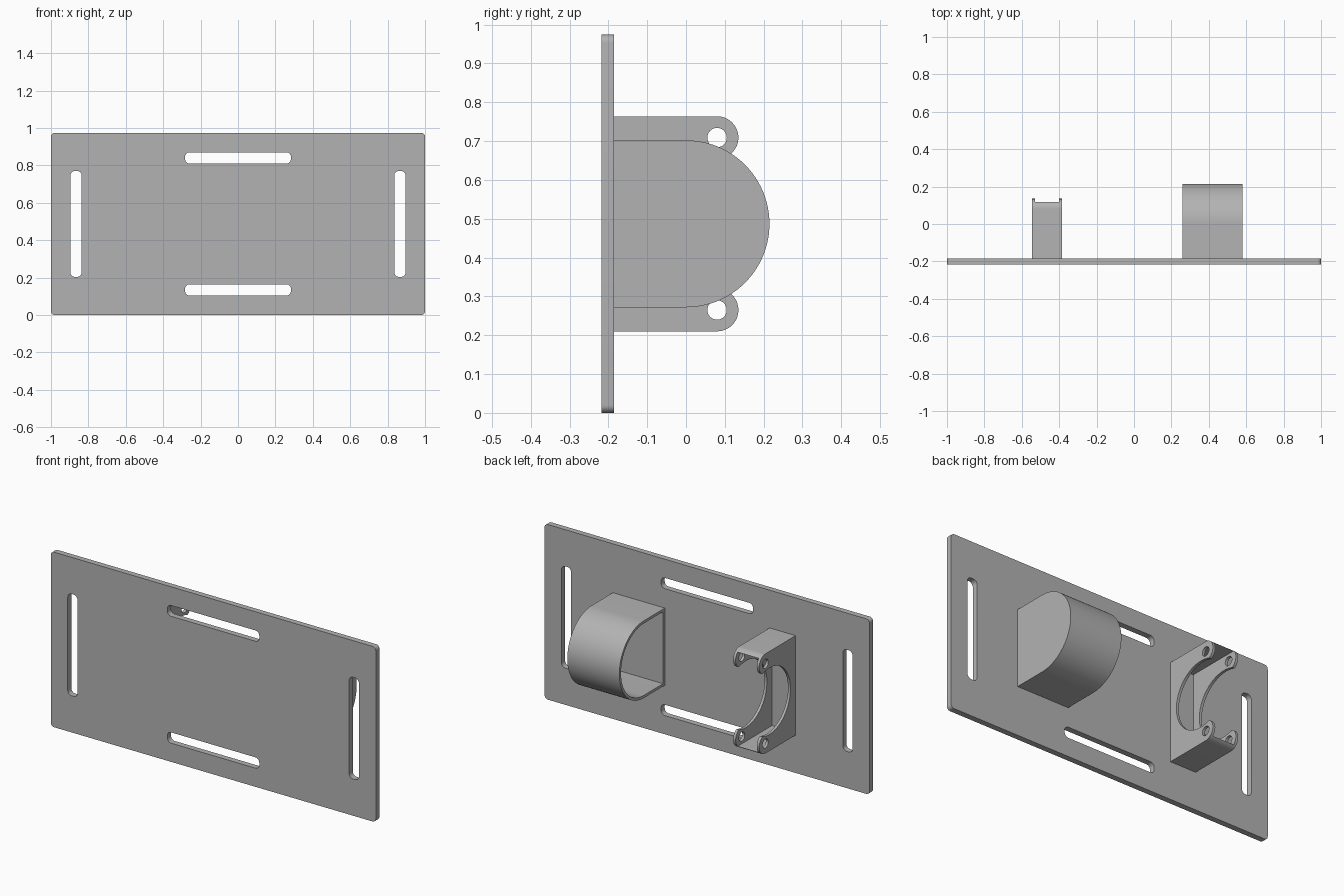
import bpy, bmesh
from math import cos, sin, pi, radians

old = bpy.data.objects.get("Cube")
if old:
    bpy.data.objects.remove(old)

grey = bpy.data.materials.new("plain grey")
grey.use_nodes = True
grey.diffuse_color = (0.45, 0.45, 0.45, 1)
grey.node_tree.nodes["Principled BSDF"].inputs["Base Color"].default_value = (0.45, 0.45, 0.45, 1)

MID = 0.487       # mid height
BACK = -0.185     # rear face of the plate
WALL = 0.015


def arc(cx, cy, r, a0, a1, n=24):
    return [(cx + r * cos(radians(a0 + (a1 - a0) * i / n)),
             cy + r * sin(radians(a0 + (a1 - a0) * i / n))) for i in range(n + 1)]


def circle(cx, cy, r, n=64):
    return arc(cx, cy, r, 0, 360, n)[:-1]


def rounded(cx, cy, hx, hy, r):
    pts = []
    for k, (sx, sy) in enumerate([(1, 1), (-1, 1), (-1, -1), (1, -1)]):
        pts += arc(cx + sx * (hx - r), cy + sy * (hy - r), r, 90 * k, 90 * k + 90, 8)
    return pts


def extrude(name, pts, axis, lo, hi):
    """Extrude a closed outline along x (outline in y, z) or y (outline in x, z)."""
    bm = bmesh.new()
    place = (lambda p: (lo, p[0], p[1])) if axis == "x" else (lambda p: (p[0], lo, p[1]))
    face = bm.faces.new([bm.verts.new(place(p)) for p in pts])
    new = bmesh.ops.extrude_face_region(bm, geom=[face])["geom"]
    shift = (hi - lo, 0, 0) if axis == "x" else (0, hi - lo, 0)
    bmesh.ops.translate(bm, vec=shift, verts=[v for v in new if isinstance(v, bmesh.types.BMVert)])
    bmesh.ops.recalc_face_normals(bm, faces=bm.faces)
    mesh = bpy.data.meshes.new(name)
    bm.to_mesh(mesh)
    bm.free()
    mesh.materials.append(grey)
    obj = bpy.data.objects.new(name, mesh)
    bpy.context.collection.objects.link(obj)
    return obj


def finish(obj, cutters):
    """Cut the holes, remove the cutters and shade with sharp edges."""
    bpy.ops.object.select_all(action="DESELECT")
    bpy.context.view_layer.objects.active = obj
    obj.select_set(True)
    for c in cutters:
        mod = obj.modifiers.new("cut", "BOOLEAN")
        mod.operation, mod.solver, mod.object = "DIFFERENCE", "EXACT", c
        bpy.ops.object.modifier_apply(modifier=mod.name)
        bpy.data.objects.remove(c)
    bpy.ops.object.shade_smooth_by_angle(angle=radians(30))


# Mounting plate with four strap slots
plate = extrude("mounting_plate", rounded(0, MID, 1, MID, 0.02), "y", -0.217, BACK)
slots = []
for s in (-1, 1):
    slots.append(extrude("slot", rounded(0, MID + s * 0.353, 0.283, 0.03, 0.024), "y", -0.3, -0.1))
    slots.append(extrude("slot", rounded(s * 0.866, MID, 0.03, 0.283, 0.024), "y", -0.3, -0.1))
finish(plate, slots)


# Hollow round-backed cup, open on one side
def d_shape(flat, r):
    return [(flat, MID - r)] + arc(0, MID, r, -90, 90, 48) + [(flat, MID + r)]


cup = extrude("cup", d_shape(BACK, 0.215), "x", 0.26, 0.58)
finish(cup, [extrude("cup_hollow", d_shape(BACK + WALL, 0.215 - WALL), "x", 0.2, 0.58 - WALL)])

# Channel bracket with four drilled lugs
x0, x1 = -0.545, -0.385
lug_y, lug_r, half = 0.08, 0.055, 0.277
low, high = MID - half + lug_r, MID + half - lug_r
outline = ([(BACK, MID - half)] + arc(lug_y, low, lug_r, -90, 90)
           + arc(lug_y, high, lug_r, -90, 90) + [(BACK, MID + half)])
bracket = extrude("bracket", outline, "x", x0, x1)
inner = half - WALL
channel = [(-0.2, MID - inner), (0.3, MID - inner), (0.3, MID + inner), (-0.2, MID + inner)]
cuts = [extrude("channel", channel, "x", x0 + WALL, x1 - WALL),
        extrude("round_cutout", circle(0.045, MID, 0.185), "x", x0 - 0.1, x1 + 0.1)]
for z in (low, high):
    cuts.append(extrude("lug_hole", circle(lug_y, z, 0.025, 32), "x", x0 - 0.1, x1 + 0.1))
finish(bracket, cuts)
